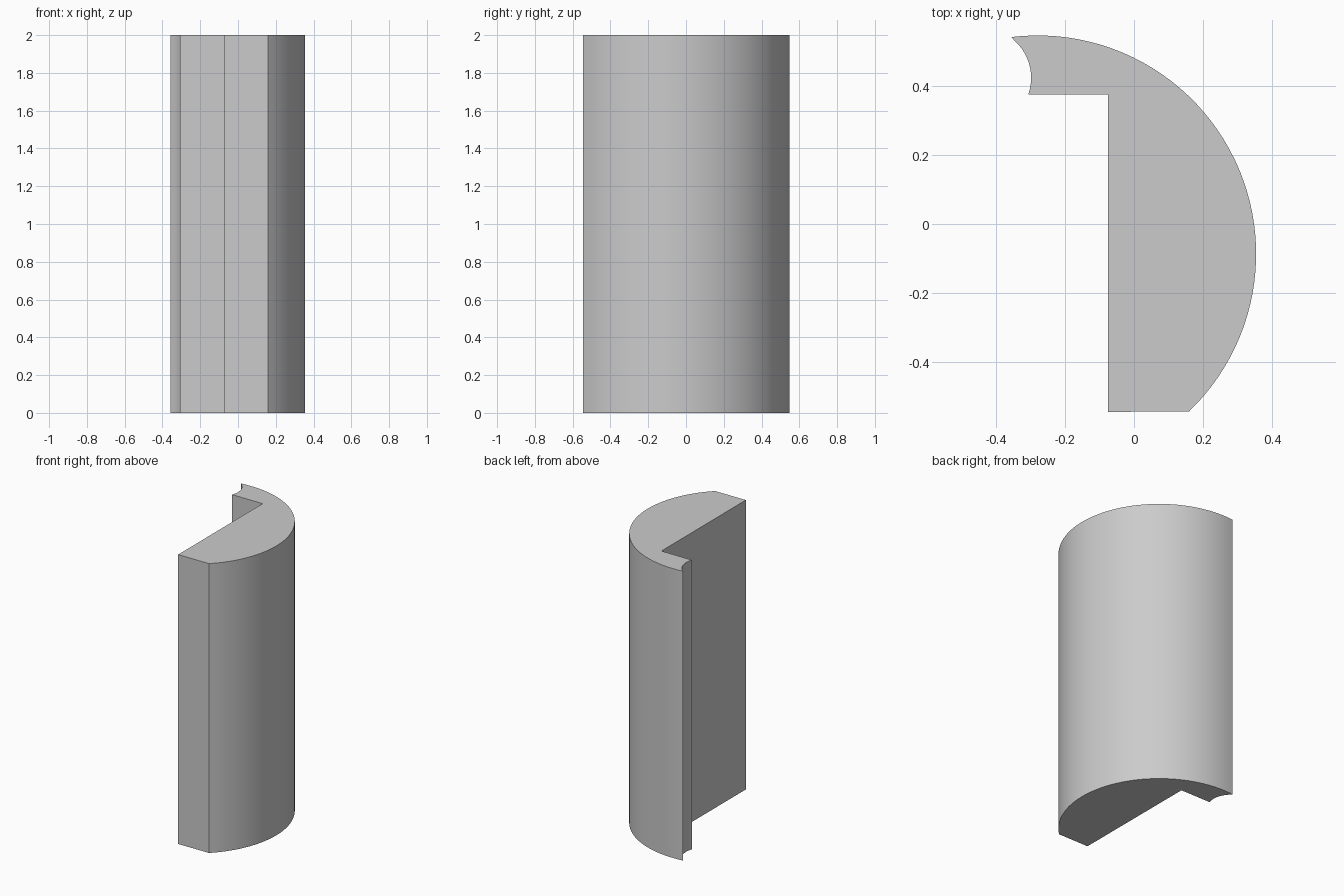
import bpy
import bmesh
from math import atan2, cos, sin

HEIGHT = 2.0

default = bpy.data.objects.get("Cube")
if default:
    bpy.data.objects.remove(default, do_unlink=True)


def arc(centre, radius, start, end, steps):
    """Points on a circle from the direction of start to that of end."""
    a, b = (atan2(p[1] - centre[1], p[0] - centre[0]) for p in (start, end))
    angles = [a + (b - a) * i / steps for i in range(steps + 1)]
    return [(centre[0] + radius * cos(t), centre[1] + radius * sin(t)) for t in angles]


def grey_material():
    mat = bpy.data.materials.new("light grey")
    colour = (0.6, 0.6, 0.6, 1.0)
    mat.use_nodes = True
    mat.diffuse_color = colour
    mat.node_tree.nodes["Principled BSDF"].inputs["Base Color"].default_value = colour
    return mat


# Cross-section: round outer face, cove at the lip, square rebate inside
lip_tip, lip_heel = (-0.357, 0.543), (-0.308, 0.376)
front_corner = (0.161, -0.546)
profile = arc((-0.28, -0.087), 0.635, front_corner, lip_tip, 48)
profile += arc((-0.444, 0.425), 0.145, lip_tip, lip_heel, 12)[1:]
profile += [(-0.075, 0.376), (-0.075, -0.546)]

# Extrude the cross-section into the moulding
bm = bmesh.new()
base = bm.faces.new([bm.verts.new((x, y, 0)) for x, y in profile])
top = bmesh.ops.extrude_face_region(bm, geom=[base], use_keep_orig=True)
top_verts = [v for v in top["geom"] if isinstance(v, bmesh.types.BMVert)]
bmesh.ops.translate(bm, verts=top_verts, vec=(0, 0, HEIGHT))
bmesh.ops.recalc_face_normals(bm, faces=bm.faces)

mesh = bpy.data.meshes.new("rounded_moulding")
bm.to_mesh(mesh)
bm.free()
mesh.materials.append(grey_material())
moulding = bpy.data.objects.new("rounded_moulding", mesh)
bpy.context.collection.objects.link(moulding)

# Smooth curves with crisp corners
bpy.ops.object.select_all(action="DESELECT")
moulding.select_set(True)
bpy.context.view_layer.objects.active = moulding
bpy.ops.object.shade_smooth_by_angle(angle=0.5)
